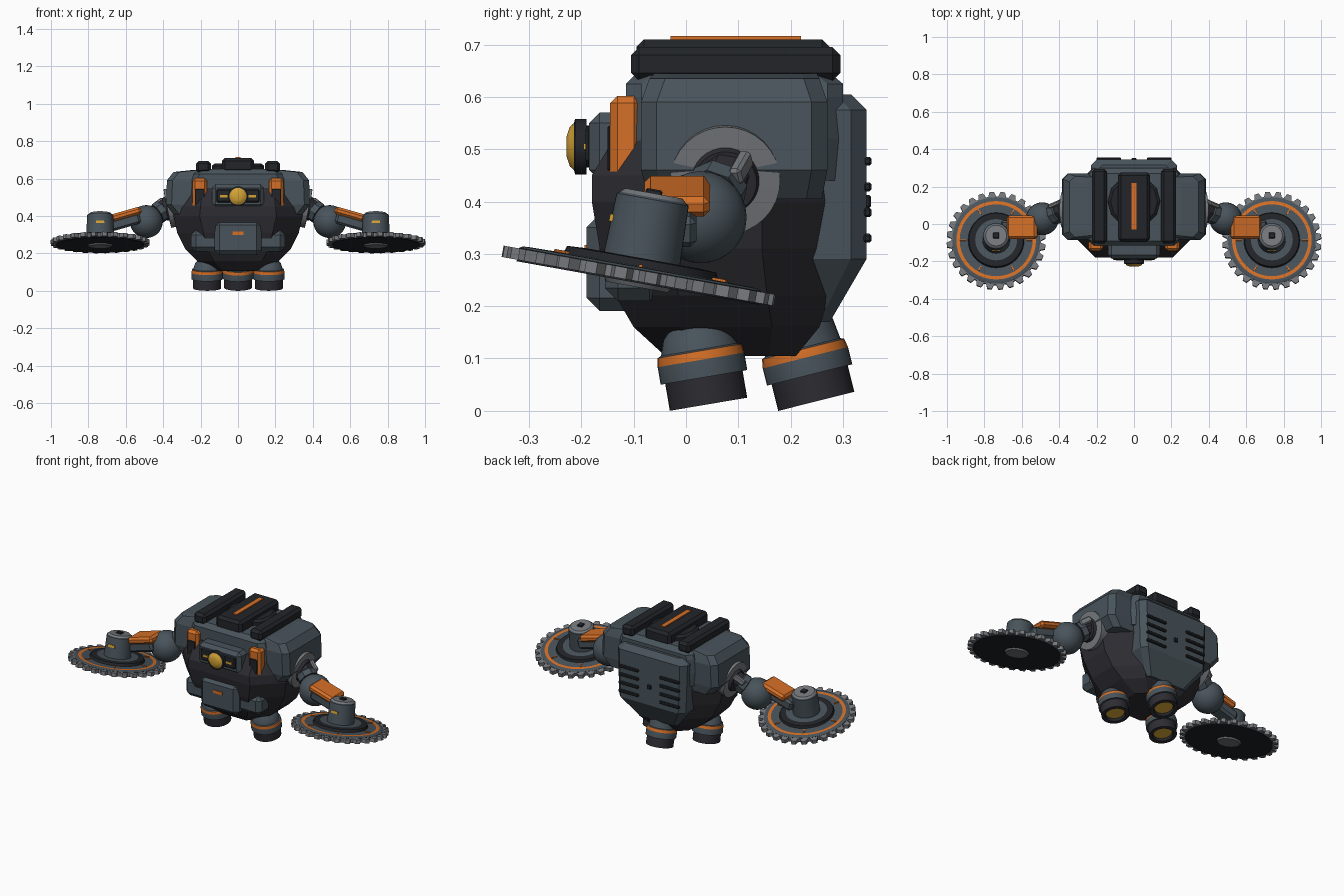
import bpy, bmesh, math
from mathutils import Matrix, Vector, Euler

if "Cube" in bpy.data.objects:
    bpy.data.objects.remove(bpy.data.objects["Cube"], do_unlink=True)


def material(name, rgb):
    m = bpy.data.materials.new(name)
    m.use_nodes = True
    m.diffuse_color = (*rgb, 1)
    m.node_tree.nodes["Principled BSDF"].inputs["Base Color"].default_value = (*rgb, 1)
    return m


STEEL = material("blue grey steel", (0.065, 0.087, 0.104))
DARK = material("dark hull", (0.026, 0.025, 0.032))
BLACK = material("black rubber", (0.016, 0.018, 0.022))
ORANGE = material("orange paint", (0.66, 0.16, 0.02))
LIGHT = material("light grey metal", (0.18, 0.19, 0.205))
BRASS = material("brass yellow", (0.65, 0.36, 0.035))


def finish(name, bm, mats, frame=None, smooth=False):
    bmesh.ops.recalc_face_normals(bm, faces=bm.faces[:])
    if frame is not None:
        bm.transform(frame)
    mesh = bpy.data.meshes.new(name)
    bm.to_mesh(mesh)
    bm.free()
    for m in mats:
        mesh.materials.append(m)
    if smooth:
        mesh.shade_smooth()
        mesh.set_sharp_from_angle(angle=math.radians(35))
    obj = bpy.data.objects.new(name, mesh)
    bpy.context.scene.collection.objects.link(obj)
    return obj


def box(name, mat, loc, size, bevel=0.0, rot=(0, 0, 0), frame=None):
    bm = bmesh.new()
    bmesh.ops.create_cube(bm, size=1)
    bmesh.ops.scale(bm, vec=size, verts=bm.verts[:])
    if bevel:
        bmesh.ops.bevel(bm, geom=bm.edges[:], offset=bevel, segments=1,
                        profile=0.5, affect='EDGES')
    local = Matrix.Translation(loc) @ Euler(rot).to_matrix().to_4x4()
    return finish(name, bm, [mat], frame @ local if frame is not None else local)


def bridge(bm, a, b):
    n = len(a)
    return [bm.faces.new((a[i], a[(i + 1) % n], b[(i + 1) % n], b[i])) for i in range(n)]


def loft(name, mat, sections):
    """Stack chamfered rectangles given as (z, half width, y front, y back, chamfer)."""
    bm = bmesh.new()
    rings = []
    for z, w, f, b, c in sections:
        outline = [(-w + c, f), (w - c, f), (w, f + c), (w, b - c),
                   (w - c, b), (-w + c, b), (-w, b - c), (-w, f + c)]
        rings.append([bm.verts.new((x, y, z)) for x, y in outline])
    for a, b in zip(rings, rings[1:]):
        bridge(bm, a, b)
    bm.faces.new(rings[0])
    bm.faces.new(rings[-1])
    return finish(name, bm, [mat])


def lathe(name, profile, frame, start, end, n=32, smooth=True):
    """Revolve (radius, height, band material) rings; start and end colour the caps."""
    mats = []

    def slot(m):
        if m not in mats:
            mats.append(m)
        return mats.index(m)

    bm = bmesh.new()
    rings = [[bm.verts.new((r * math.cos(math.tau * i / n), r * math.sin(math.tau * i / n), h))
              for i in range(n)] for r, h, _ in profile]
    for k in range(len(rings) - 1):
        for face in bridge(bm, rings[k], rings[k + 1]):
            face.material_index = slot(profile[k][2])
    bm.faces.new(rings[0]).material_index = slot(start)
    bm.faces.new(rings[-1]).material_index = slot(end)
    return finish(name, bm, mats, frame, smooth)


def axis_frame(loc, direction):
    return Matrix.Translation(loc) @ Vector(direction).to_track_quat('Z', 'Y').to_matrix().to_4x4()


def saw_ring(name, frame, teeth=28):
    bm = bmesh.new()
    outline = []
    for t in range(teeth):
        for step, r in ((0, .24), (.2, .265), (.6, .265), (.78, .24)):
            a = math.tau * (t + step) / teeth
            outline.append((r * math.cos(a), r * math.sin(a)))
    low, high = [[bm.verts.new((x, y, h)) for x, y in outline] for h in (-.011, .011)]
    bridge(bm, low, high)
    bm.faces.new(low)
    bm.faces.new(high)
    finish(name, bm, [LIGHT], frame)


# Body shells
loft("lower_hull", DARK, [
    (.105, .13, -.04, .21, .05), (.16, .22, -.10, .255, .09), (.22, .28, -.135, .275, .12),
    (.31, .325, -.165, .285, .14), (.40, .345, -.18, .285, .14), (.45, .34, -.18, .285, .14),
    (.55, .27, -.12, .27, .08)])
loft("shoulder_hull", STEEL, [
    (.405, .34, -.07, .26, .03), (.46, .385, -.086, .27, .03), (.59, .38, -.086, .27, .03),
    (.635, .345, -.07, .255, .03), (.645, .25, -.06, .25, .03)])
loft("upper_hull", STEEL, [
    (.44, .25, -.10, .29, .03), (.52, .25, -.115, .30, .03), (.60, .245, -.115, .30, .03),
    (.625, .235, -.115, .30, .03), (.65, .21, -.09, .27, .03)])
loft("back_panel", STEEL, [
    (.17, .13, .12, .275, .02), (.29, .22, .12, .345, .03),
    (.575, .23, .12, .345, .03), (.605, .20, .12, .315, .03)])

# Roof rails and centre plate
lathe("roof_disc", [(.14, .63, BLACK), (.14, .668, BLACK), (.125, .68, BLACK)],
      Matrix.Translation((0, .12, 0)), BLACK, BLACK, 12, False)
box("roof_plate", BLACK, (0, .09, .672), (.17, .37, .076), .015)
box("roof_stripe", ORANGE, (0, .095, .712), (.028, .25, .008))

# Face: visor block, slot and eye
box("visor_block", STEEL, (0, -.13, .505), (.28, .11, .13), .02)
box("visor_slot", BLACK, (0, -.184, .508), (.23, .016, .07), .006)
lathe("eye", [(.04, 0, BLACK), (.04, .025, BLACK), (.053, .025, BLACK), (.053, .047, BLACK),
              (.045, .049, BRASS), (.038, .057, BRASS), (.02, .063, BRASS)],
      axis_frame((0, -.165, .505), (0, -1, 0)), BLACK, BRASS)

# Belly armour
box("belly_plate", STEEL, (0, -.135, .283), (.25, .11, .185), .025)
box("belly_side_armour", STEEL, (0, -.10, .267), (.50, .11, .115), .025)
box("belly_mark", ORANGE, (0, -.191, .308), (.06, .006, .018))
box("back_bolt", BLACK, (0, .347, .40), (.025, .014, .025), .004)


def foot(name, loc, axis, top):
    lathe(name, [(.05, .015, BLACK), (.055, 0, DARK), (.075, 0, DARK), (.075, .052, STEEL),
                 (.084, .052, STEEL), (.084, .086, ORANGE), (.081, .103, STEEL),
                 (.074, .106, STEEL), (.065, top - .02, STEEL), (.045, top, STEEL)],
          axis_frame(loc, axis), BRASS, STEEL)


foot("rear_foot", (0, .249, .018), (0, -.243, .97), .20)

for s, side in ((1, "left"), (-1, "right")):
    foot(side + "_front_foot", (s * .165, .043, .0125), (0, -.167, .986), .155)
    box(side + "_roof_rail", BLACK, (s * .185, .095, .663), (.08, .40, .064), .015)
    box(side + "_visor_light", BRASS, (s * .075, -.192, .505), (.04, .008, .012))

    # Cheek pods
    box(side + "_cheek_pod", ORANGE, (s * .205, -.115, .522), (.078, .06, .16), .014)
    box(side + "_cheek_inset", BLACK, (s * .205, -.146, .502), (.05, .009, .085), .003)

    # Back vents
    for row in range(4):
        box(f"{side}_vent_{row + 1}", BLACK, (s * .135, .347, .33 + .049 * row),
            (.13, .016, .017), .004)

    # Shoulder socket, arm and elbow
    lathe(side + "_shoulder_ring", [(.105, -.07, LIGHT), (.105, .018, LIGHT),
                                    (.065, .02, DARK), (.06, .035, DARK)],
          axis_frame((s * .36, .075, .443), (s, 0, -.2)), LIGHT, DARK)
    shoulder, elbow = Vector((s * .37, .078, .455)), Vector((s * .49, .028, .37))
    lathe(side + "_upper_arm", [(.05, 0, DARK), (.05, .04, STEEL), (.058, .045, STEEL),
                                (.058, .08, DARK), (.048, .085, DARK), (.048, .14, DARK)],
          axis_frame(shoulder, elbow - shoulder), DARK, DARK, 8, False)
    box(side + "_arm_strut", LIGHT, (s * .425, .105, .465), (.07, .025, .035), .006,
        (0, s * .6, -s * .4))
    bm = bmesh.new()
    bmesh.ops.create_uvsphere(bm, u_segments=24, v_segments=14, radius=.088)
    finish(side + "_elbow_ball", bm, [STEEL], Matrix.Translation(elbow), True)

    # Forearm with painted cover
    tilt = (0, s * .28, 0)
    box(side + "_forearm", STEEL, (s * .615, -.025, .365), (.19, .09, .06), .012, tilt)
    box(side + "_forearm_cover", ORANGE, (s * .597, -.017, .41), (.165, .125, .04), .012, tilt)

    # Saw disc and motor hub
    disc = axis_frame((s * .737, -.09, .258), (0, .177, .984))
    disc = Matrix.Translation((s * .737, -.09, .258)) @ Matrix.Rotation(-math.asin(.177), 4, 'X')
    saw_ring(side + "_saw_teeth", disc)
    lathe(side + "_saw_disc_and_hub", [
        (.06, -.022, LIGHT), (.065, -.014, BLACK), (.235, -.014, BLACK), (.235, .012, STEEL),
        (.228, .016, STEEL), (.213, .017, ORANGE), (.195, .017, STEEL), (.15, .018, BLACK),
        (.145, .032, BLACK), (.112, .034, STEEL), (.074, .034, STEEL), (.07, .148, STEEL),
        (.064, .152, LIGHT), (.056, .16, LIGHT)], disc, LIGHT, LIGHT, 40)
    box(side + "_hub_bolt", BLACK, (0, 0, .162), (.032, .032, .012), .003, frame=disc)
    box(side + "_hub_mark", BRASS, (0, -.071, .10), (.045, .008, .014), frame=disc)
    for k in range(6):
        a = math.tau * k / 6
        box(f"{side}_disc_tick_{k + 1}", ORANGE, (.177 * math.cos(a), .177 * math.sin(a), .019),
            (.03, .007, .006), 0, (0, 0, a), disc)
